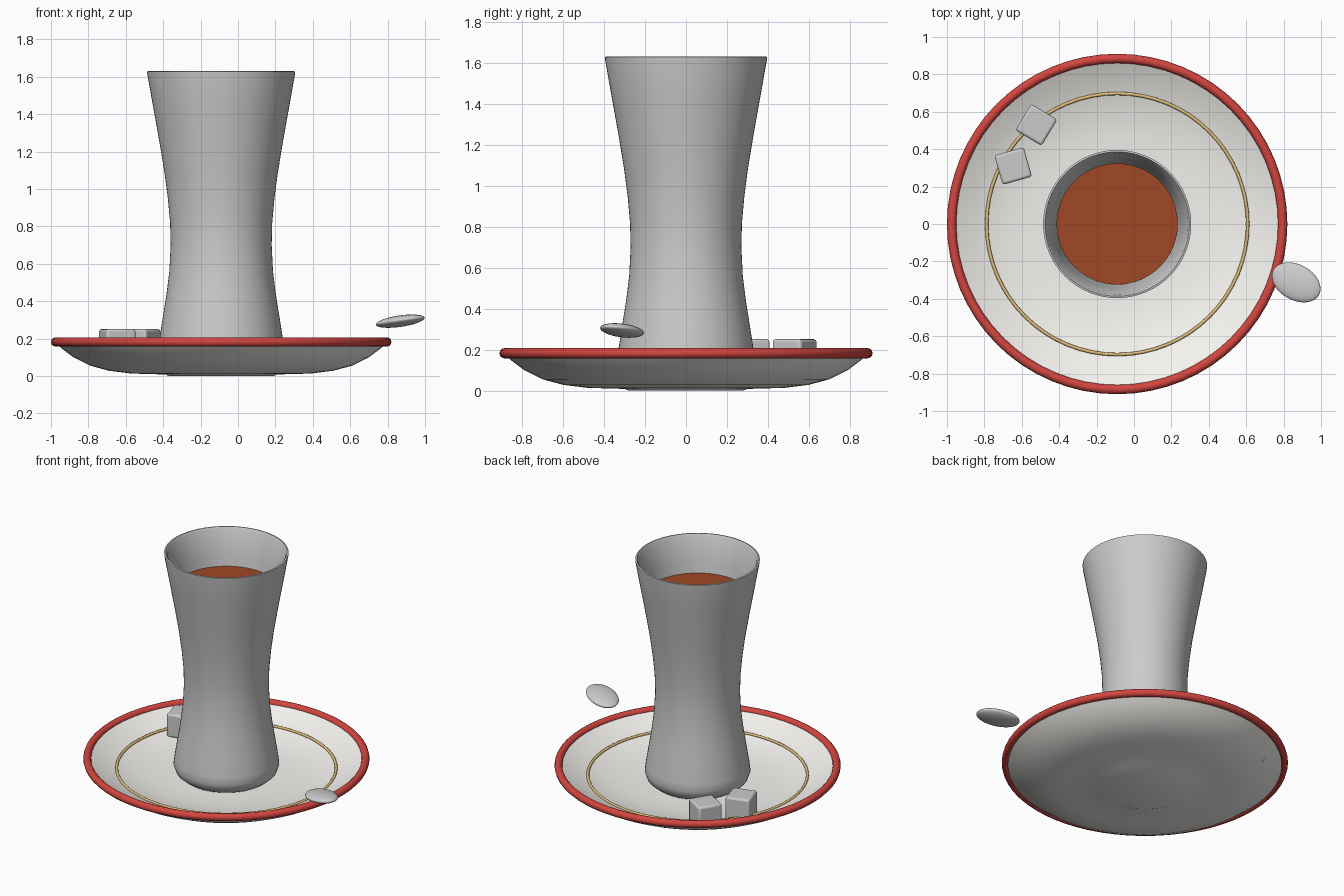
import bpy, bmesh, math
from mathutils import Vector, Matrix

if "Cube" in bpy.data.objects:
    bpy.data.objects.remove(bpy.data.objects["Cube"])

CX = -0.09  # shared axis of glass and saucer


def paint(ob, name, color):
    m = bpy.data.materials.new(name)
    m.diffuse_color = (*color, 1)
    m.use_nodes = True
    m.node_tree.nodes["Principled BSDF"].inputs["Base Color"].default_value = m.diffuse_color
    ob.data.materials.append(m)


def smooth(ob, deg=40):
    bpy.ops.object.select_all(action='DESELECT')
    ob.select_set(True)
    bpy.context.view_layer.objects.active = ob
    bpy.ops.object.shade_smooth_by_angle(angle=math.radians(deg))


def lathe(name, profile, steps=64):
    """Spin an (r, z) profile around the shared vertical axis."""
    bm = bmesh.new()
    vs = [bm.verts.new((r, 0, z)) for r, z in profile]
    es = [bm.edges.new(p) for p in zip(vs, vs[1:])]
    bmesh.ops.spin(bm, geom=vs + es, cent=(0, 0, 0), axis=(0, 0, 1),
                   angle=math.tau, steps=steps)
    bmesh.ops.remove_doubles(bm, verts=bm.verts, dist=1e-5)
    bmesh.ops.recalc_face_normals(bm, faces=bm.faces)
    me = bpy.data.meshes.new(name)
    bm.to_mesh(me)
    bm.free()
    ob = bpy.data.objects.new(name, me)
    bpy.context.collection.objects.link(ob)
    ob.location.x = CX
    smooth(ob)
    return ob


def ring(name, major, minor, z):
    bpy.ops.mesh.primitive_torus_add(major_radius=major, minor_radius=minor,
                                     major_segments=64, minor_segments=12,
                                     location=(CX, 0, z))
    ob = bpy.context.object
    ob.name = name
    smooth(ob, 60)
    return ob


# Saucer: shallow dish with a low foot
saucer = lathe("saucer", [
    (0, 0), (0.28, 0), (0.30, 0.008), (0.48, 0.013), (0.60, 0.028),
    (0.70, 0.055), (0.79, 0.10), (0.85, 0.145), (0.89, 0.18),
    (0.875, 0.19), (0.84, 0.172), (0.77, 0.14), (0.70, 0.113),
    (0.60, 0.085), (0.48, 0.067), (0.34, 0.06), (0, 0.06)])
paint(saucer, "porcelain", (0.92, 0.91, 0.87))

# Painted rim and gilded line
paint(ring("saucer_rim", 0.885, 0.025, 0.182), "red_glaze", (0.65, 0.06, 0.05))
paint(ring("gold_line", 0.698, 0.009, 0.116), "gold", (0.75, 0.52, 0.2))

# Waisted tea glass, outer wall then inner wall
lathe("glass", [
    (0, 0.06), (0.23, 0.06), (0.285, 0.075), (0.32, 0.105), (0.336, 0.15),
    (0.33, 0.20), (0.311, 0.32), (0.292, 0.44), (0.277, 0.56), (0.27, 0.70),
    (0.273, 0.82), (0.285, 0.95), (0.302, 1.08), (0.33, 1.25), (0.364, 1.44),
    (0.395, 1.615), (0.396, 1.628), (0.386, 1.63), (0.376, 1.615),
    (0.343, 1.44), (0.308, 1.25), (0.28, 1.08), (0.25, 0.82), (0.247, 0.70),
    (0.254, 0.56), (0.288, 0.32), (0.305, 0.18), (0.27, 0.12), (0, 0.11)])

# Tea filling the glass
tea = lathe("tea", [
    (0, 0.12), (0.26, 0.13), (0.295, 0.18), (0.28, 0.32), (0.246, 0.56),
    (0.24, 0.70), (0.243, 0.82), (0.272, 1.08), (0.30, 1.25),
    (0.324, 1.38), (0, 1.38)])
paint(tea, "tea", (0.35, 0.065, 0.018))

# Sugar cubes
for i, (x, y, rot) in enumerate([(-0.522, 0.53, -31), (-0.646, 0.31, 16)]):
    bpy.ops.mesh.primitive_cube_add(size=0.163, location=(x, y, 0.169),
                                    rotation=(0, 0, math.radians(rot)))
    cube = bpy.context.object
    cube.name = f"sugar_cube_{i + 1}"
    bev = cube.modifiers.new("soft_edges", 'BEVEL')
    bev.width = 0.014
    bev.segments = 3
    smooth(cube)

# Spoon bowl: flattened ellipsoid tilted outward
bpy.ops.mesh.primitive_uv_sphere_add(segments=32, ring_count=16, radius=1,
                                     location=(0.867, -0.312, 0.293),
                                     rotation=(0, math.radians(-8), math.radians(-29)))
spoon = bpy.context.object
spoon.name = "spoon_bowl"
spoon.scale = (0.141, 0.095, 0.03)
smooth(spoon, 180)
